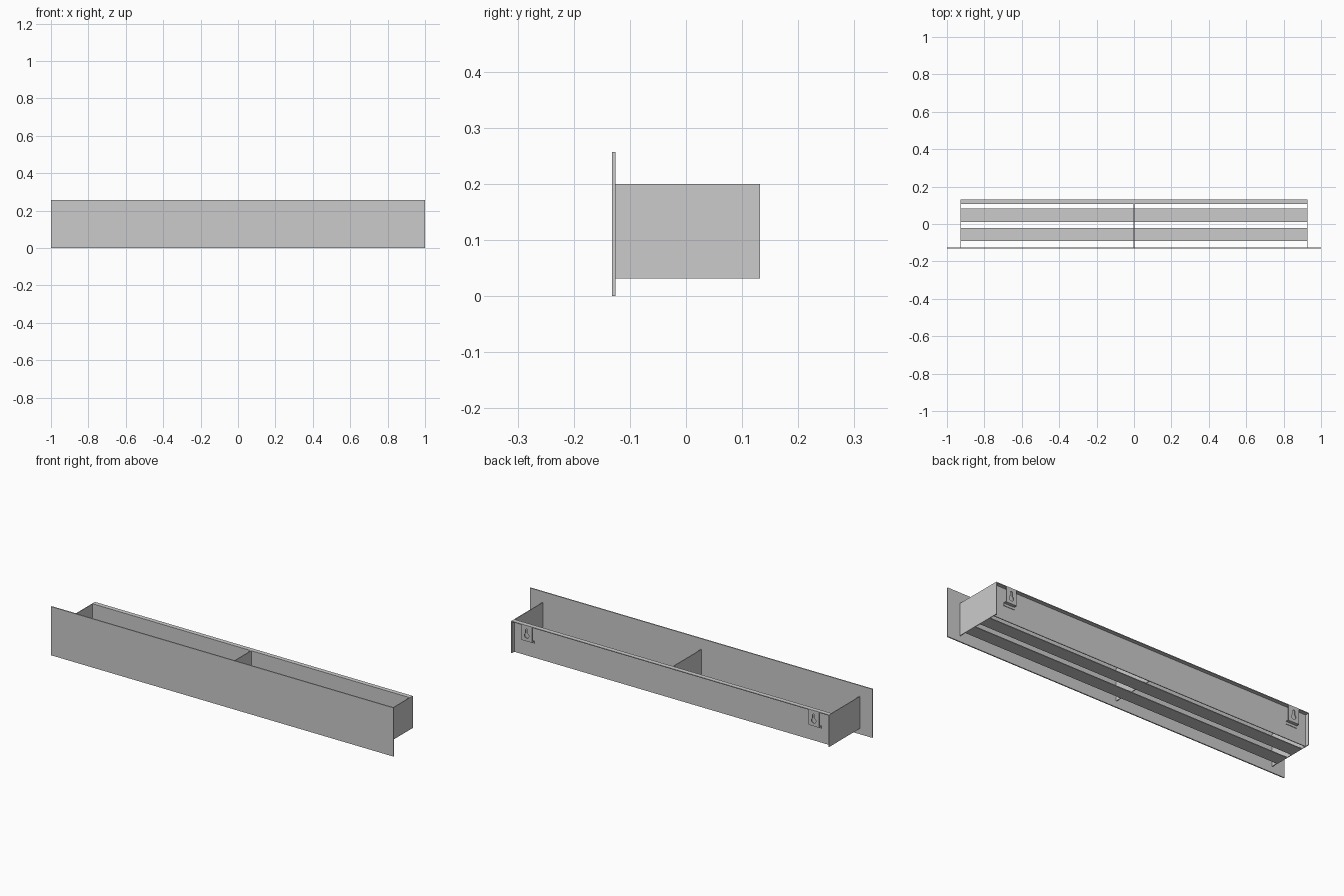
import bpy, math
from mathutils import Matrix

if "Cube" in bpy.data.objects:
    bpy.data.objects.remove(bpy.data.objects["Cube"])

T = 0.004                      # sheet thickness
Z0, Z1 = 0.031, 0.2            # tray bottom and top
FRONT, WALL, BACK = -0.126, 0.112, 0.132
HALF = 0.928                   # tray half length


def box(name, x, y, z):
    bpy.ops.mesh.primitive_cube_add(size=1)
    ob = bpy.context.object
    ob.name = name
    ob.data.transform(
        Matrix.Translation([(a + b) / 2 for a, b in (x, y, z)])
        @ Matrix.Diagonal([b - a for a, b in (x, y, z)] + [1]))
    return ob


def plate_with_hole(name, outlines, y, thickness):
    """Flat xz plate; the second outline is the opening."""
    cu = bpy.data.curves.new(name, 'CURVE')
    cu.dimensions = '2D'
    cu.fill_mode = 'BOTH'
    cu.extrude = thickness / 2
    for pts in outlines:
        sp = cu.splines.new('POLY')
        sp.points.add(len(pts) - 1)
        for p, (px, pz) in zip(sp.points, pts):
            p.co = (px, pz, 0, 1)
        sp.use_cyclic_u = True
    tmp = bpy.data.objects.new(name + "_outline", cu)
    bpy.context.collection.objects.link(tmp)
    bpy.context.view_layer.update()
    me = bpy.data.meshes.new_from_object(
        tmp.evaluated_get(bpy.context.evaluated_depsgraph_get()))
    bpy.data.objects.remove(tmp)
    me.transform(Matrix.Translation((0, y, 0)) @ Matrix.Rotation(math.pi / 2, 4, 'X'))
    ob = bpy.data.objects.new(name, me)
    bpy.context.collection.objects.link(ob)


# Large front panel
box("front_panel", (-1, 1), (-BACK, FRONT), (0, 0.257))

# Recessed back wall with a lip folded backwards along the top
box("back_wall", (-HALF + T, HALF - T), (WALL - T, WALL), (Z0, Z1))
box("back_lip", (-HALF + T, HALF - T), (WALL, BACK), (Z1 - T, Z1))

# End walls and centre divider
for side, label in ((-1, "left"), (1, "right")):
    xs = sorted((side * HALF, side * (HALF - T)))
    box(label + "_end_wall", xs, (FRONT, BACK), (Z0, Z1))
box("centre_divider", (-T / 2, T / 2), (FRONT, WALL - T), (Z0, Z1))

# Two floor slats with open gaps around them
for i, (a, b) in enumerate(((-0.092, -0.021), (0.012, 0.083))):
    box(f"floor_slat_{i + 1}", (-HALF + T, HALF - T), (a, b), (Z0, Z0 + T))

# Hanging brackets: keyhole plate, ledge and foot against the back wall
W, BOTTOM = 0.031, 0.117
for side, label in ((-1, "left"), (1, "right")):
    cx = side * 0.838
    rect = [(cx - W, BOTTOM), (cx + W, BOTTOM), (cx + W, Z1 - T), (cx - W, Z1 - T)]
    r, slot, cz, top = 0.013, 0.006, 0.146, 0.176
    a0 = math.acos(slot / r)
    a1 = math.pi - a0
    sweep = 2 * math.pi - (a1 - a0)
    key = [(cx + r * math.cos(a1 + sweep * i / 16), cz + r * math.sin(a1 + sweep * i / 16))
           for i in range(17)]
    key += [(cx + slot * math.cos(math.pi * i / 8), top + slot * math.sin(math.pi * i / 8))
            for i in range(9)]
    plate_with_hole(label + "_hanger_plate", [rect, key], BACK - 0.0015, 0.003)
    xs = (cx - W, cx + W)
    box(label + "_hanger_ledge", xs, (WALL, BACK - 0.003), (BOTTOM, BOTTOM + 0.003))
    box(label + "_hanger_foot", xs, (WALL, WALL + 0.003), (BOTTOM - 0.012, BOTTOM))
